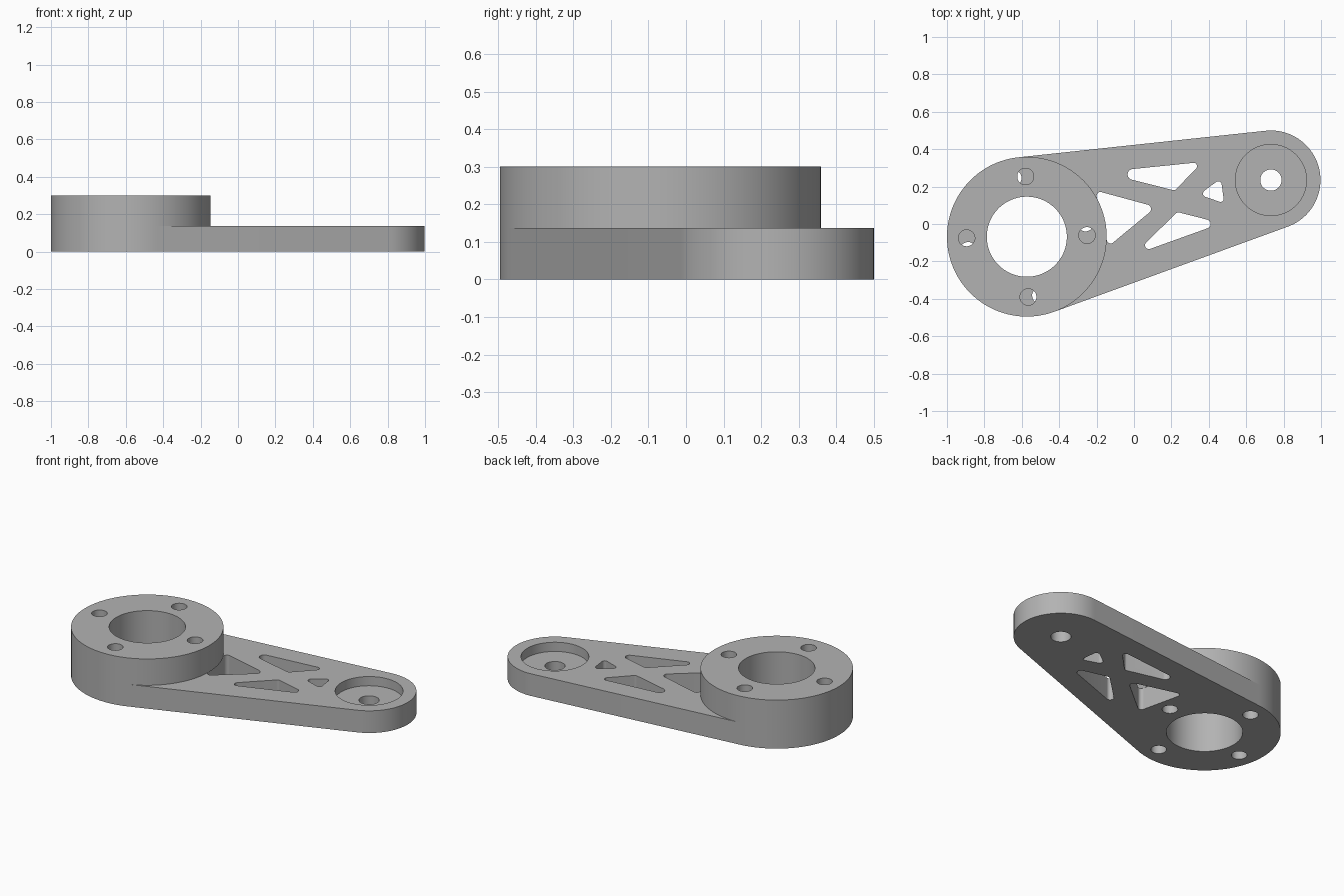
import bpy
import bmesh
from math import cos, sin, radians, tau
from mathutils.geometry import convex_hull_2d

cube = bpy.data.objects.get("Cube")
if cube:
    bpy.data.objects.remove(cube, do_unlink=True)

# Main dimensions
HUB, HUB_R, BORE_R = (-0.573, -0.068), 0.427, 0.214
TIP, TIP_R, RECESS_R, PIN_R = (0.732, 0.235), 0.265, 0.19, 0.057
BOLT_CIRCLE, BOLT_R = 0.322, 0.044
PLATE_H, TOTAL_H, RECESS_FLOOR = 0.137, 0.3, 0.08

grey = bpy.data.materials.new("plain grey")
grey.use_nodes = True
grey.diffuse_color = (0.45, 0.45, 0.45, 1)
grey.node_tree.nodes["Principled BSDF"].inputs["Base Color"].default_value = (0.45, 0.45, 0.45, 1)


def prism(name, discs, z0, z1):
    """Upright solid whose outline wraps tightly around discs (x, y, radius)."""
    pts = []
    for x, y, r in discs:
        n = 128 if r > 0.15 else 40
        pts += [(x + r * cos(tau * i / n), y + r * sin(tau * i / n)) for i in range(n)]
    outline = [pts[i] for i in convex_hull_2d(pts)]
    bm = bmesh.new()
    base = bm.faces.new([bm.verts.new((x, y, z0)) for x, y in outline])
    top = bmesh.ops.extrude_face_region(bm, geom=[base])["geom"]
    for v in top:
        if isinstance(v, bmesh.types.BMVert):
            v.co.z = z1
    bmesh.ops.recalc_face_normals(bm, faces=bm.faces)
    mesh = bpy.data.meshes.new(name)
    bm.to_mesh(mesh)
    bm.free()
    mesh.materials.append(grey)
    obj = bpy.data.objects.new(name, mesh)
    bpy.context.collection.objects.link(obj)
    return obj


def drill(obj, cutters):
    """Subtract the cutters, remove them, and smooth the round walls."""
    for c in cutters:
        c.hide_render = True
        mod = obj.modifiers.new(c.name, 'BOOLEAN')
        mod.operation, mod.solver, mod.object = 'DIFFERENCE', 'EXACT', c
    graph = bpy.context.evaluated_depsgraph_get()
    mesh = bpy.data.meshes.new_from_object(obj.evaluated_get(graph))
    obj.modifiers.clear()
    obj.data = mesh
    for c in cutters:
        bpy.data.objects.remove(c, do_unlink=True)
    bpy.ops.object.select_all(action='DESELECT')
    obj.select_set(True)
    bpy.context.view_layer.objects.active = obj
    bpy.ops.object.shade_smooth_by_angle(angle=radians(30))


def hub_cutters(turn):
    """Central bore and four bolt holes, turned by an angle in degrees."""
    cutters = [prism("bore_cutter", [(*HUB, BORE_R)], -0.1, 0.4)]
    for k in range(4):
        a = radians(turn + 90 * k)
        spot = (HUB[0] + BOLT_CIRCLE * cos(a), HUB[1] + BOLT_CIRCLE * sin(a), BOLT_R)
        cutters.append(prism("bolt_cutter", [spot], -0.1, 0.4))
    return cutters


# Truss pockets, each wrapped around three corner discs
POCKETS = [
    [(-0.005, 0.265, 0.029), (0.319, 0.309, 0.018), (0.212, 0.2, 0.019)],
    [(-0.179, 0.15, 0.021), (0.067, 0.08, 0.024), (-0.125, -0.083, 0.021)],
    [(0.238, 0.043, 0.019), (0.386, 0.0, 0.024), (0.08, -0.113, 0.021)],
    [(0.45, 0.209, 0.019), (0.388, 0.163, 0.019), (0.463, 0.134, 0.016)],
]

# Tapered arm plate
arm = prism("arm_plate", [(*HUB, HUB_R), (*TIP, TIP_R)], 0, PLATE_H)
cuts = hub_cutters(13)
cuts += [prism("pocket_cutter", p, -0.1, 0.4) for p in POCKETS]
cuts.append(prism("recess_cutter", [(*TIP, RECESS_R)], RECESS_FLOOR, 0.4))
cuts.append(prism("pin_cutter", [(*TIP, PIN_R)], -0.1, 0.4))
drill(arm, cuts)

# Raised mounting ring
ring = prism("mounting_ring", [(*HUB, HUB_R)], PLATE_H, TOTAL_H)
drill(ring, hub_cutters(1.3))
